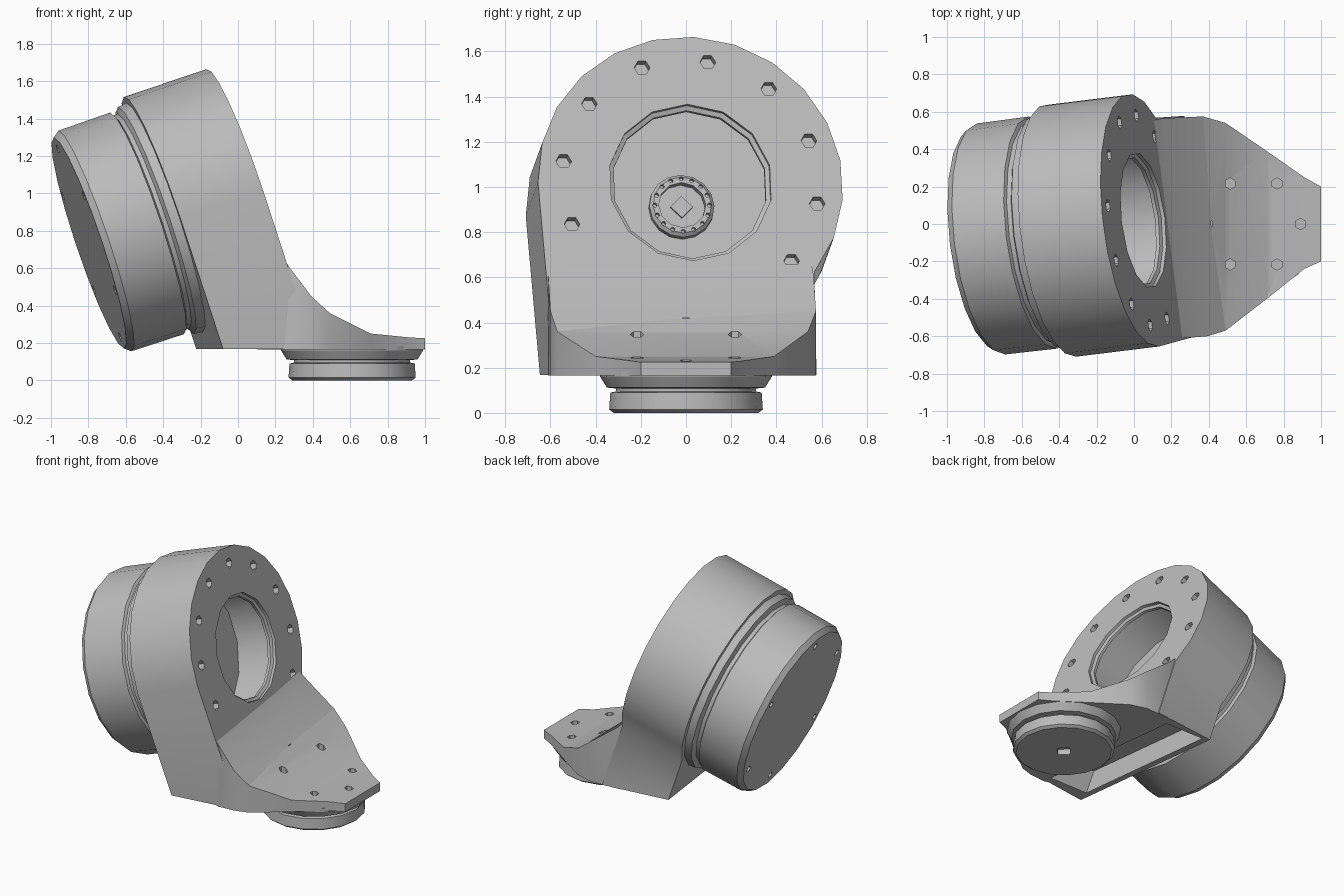
import bpy, bmesh, math
from mathutils import Matrix, Vector

cube = bpy.data.objects.get("Cube")
if cube:
    bpy.data.objects.remove(cube)

grey = bpy.data.materials.new("cast_grey")
grey.use_nodes = True
tone = (0.5, 0.5, 0.5, 1)
grey.diffuse_color = tone
grey.node_tree.nodes["Principled BSDF"].inputs["Base Color"].default_value = tone

# Tilted drive frame: local z runs out of the open face, local x points down
TILT = (Matrix.Translation((0.05, 0.02, 1.02)) @ Matrix.Rotation(math.radians(7), 4, 'Z')
        @ Matrix.Rotation(math.radians(71.5), 4, 'Y'))
FOOT = Matrix.Translation((0.61, 0, 0))
SIDES = 20


def smooth(obj):
    bpy.ops.object.select_all(action='DESELECT')
    obj.select_set(True)
    bpy.context.view_layer.objects.active = obj
    bpy.ops.object.shade_smooth_by_angle(angle=math.radians(30))


def finish(name, bm):
    bmesh.ops.recalc_face_normals(bm, faces=bm.faces)
    mesh = bpy.data.meshes.new(name)
    bm.to_mesh(mesh)
    bm.free()
    mesh.materials.append(grey)
    obj = bpy.data.objects.new(name, mesh)
    bpy.context.collection.objects.link(obj)
    smooth(obj)
    return obj


def loft(bm, rings):
    """Skin a list of equal-length point rings and cap both ends."""
    rows = [[bm.verts.new(p) for p in ring] for ring in rings]
    for a, b in zip(rows, rows[1:]):
        for i in range(len(a)):
            j = (i + 1) % len(a)
            bm.faces.new((a[i], a[j], b[j], b[i]))
    bm.faces.new(rows[0])
    bm.faces.new(rows[-1])


def turned(name, profile, frame, sides=SIDES):
    """Solid of revolution from (radius, height) pairs."""
    bm = bmesh.new()
    angles = [math.tau * i / sides for i in range(sides)]
    loft(bm, [[frame @ Vector((r * math.cos(t), r * math.sin(t), h)) for t in angles]
              for r, h in profile])
    return finish(name, bm)


def cut(target, cutters):
    for cutter in cutters:
        mod = target.modifiers.new("cut", 'BOOLEAN')
        mod.operation = 'DIFFERENCE'
        mod.solver = 'EXACT'
        mod.object = cutter
        bpy.context.view_layer.objects.active = target
        bpy.ops.object.modifier_apply(modifier=mod.name)
        bpy.data.objects.remove(cutter)
    smooth(target)


def pits(frame, count, radius, size, depth, start=0):
    """One cutter holding a circle of hexagonal screw recesses."""
    bm = bmesh.new()
    for i in range(count):
        t = start + math.tau * i / count
        place = Matrix.Translation((radius * math.cos(t), radius * math.sin(t), 0))
        bmesh.ops.create_cone(bm, cap_ends=True, segments=6, radius1=size, radius2=size,
                              depth=depth * 2, matrix=frame @ place)
    return finish("screw_cutter", bm)


def pocket():
    """Cutter for the hollow underside, leaning with the housing."""
    bm = bmesh.new()
    loft(bm, [[(x - 0.12 * y, y, z) for x, y in ((x0, -0.55), (x1, -0.55), (x1, 0.5), (x0, 0.5))]
              for x0, x1, z in [(-0.09, 0.22, 0.1), (-0.18, 0.13, 0.36)]])
    return finish("pocket_cutter", bm)


# Housing: round top running into straight legs, trimmed level at the bottom
outline = []
for i in range(15):
    t = math.radians(38 - i * 218 / 14)
    outline.append((0.68 * math.sin(t), 0.68 * math.cos(t)))
outline += [(1.3, -0.62), (1.3, 0.52)]
bm = bmesh.new()
loft(bm, [[TILT @ Vector((x, y, h)) for x, y in outline] for h in (-0.47, 0)])
cutting = bmesh.ops.bisect_plane(bm, geom=bm.verts[:] + bm.edges[:] + bm.faces[:],
                                 plane_co=(0, 0, 0.167), plane_no=(0, 0, -1), clear_outer=True)
rim = [e for e in cutting["geom_cut"] if isinstance(e, bmesh.types.BMEdge)]
bmesh.ops.holes_fill(bm, edges=rim)
housing = finish("housing", bm)
bore = [(0.47, -0.36), (0.47, -0.07), (0.345, -0.05), (0.345, -0.03), (0.365, -0.02), (0.365, 0.1)]
cut(housing, [turned("bore_cutter", bore, TILT, 14),
              pits(TILT, 12, 0.57, 0.035, 0.045, math.radians(20)), pocket()])

# Collar, groove and motor drum behind the housing
drum = turned("motor_drum", [(0.595, -0.9), (0.622, -0.865), (0.625, -0.57), (0.605, -0.56),
                             (0.605, -0.535), (0.64, -0.52), (0.65, -0.44)], TILT)
cut(drum, [pits(TILT @ Matrix.Translation((0, 0, -0.9)), 6, 0.53, 0.025, 0.03)])

# Toothed shaft ring on the floor of the bore
ring = turned("shaft_ring", [(0.145, -0.38), (0.145, -0.33), (0.13, -0.315)], TILT, 16)
cut(ring, [turned("ring_cutter", [(0.105, -0.352), (0.105, -0.2)], TILT, 12),
           pits(TILT @ Matrix.Translation((0, 0, -0.315)), 16, 0.122, 0.01, 0.02)])
turned("shaft_key", [(0.05, -0.37), (0.05, -0.34)], TILT, 4)

# Curved foot: stations of x, top height, right edge, left edge, skew towards the housing
stations = [(0.17, 0.66, -0.6, 0.555, 0.12), (0.21, 0.61, -0.61, 0.565, 0.1),
            (0.38, 0.45, -0.6, 0.575, 0.02), (0.49, 0.36, -0.57, 0.54, 0),
            (0.71, 0.25, -0.4, 0.39, 0), (0.91, 0.23, -0.24, 0.25, 0),
            (1.0, 0.225, -0.2, 0.2, 0)]
bm = bmesh.new()
loft(bm, [[(x - skew * y, y, z) for y, z in ((lo, 0.165), (hi, 0.165), (hi, top), (lo, top))]
          for x, top, lo, hi, skew in stations])
foot = finish("foot", bm)
cut(foot, [pits(Matrix.Translation((0.64, 0, 0.31)), 6, 0.25, 0.03, 0.11), pocket()])

# Round mounting flange under the foot
flange = turned("mount_flange", [(0.32, 0), (0.34, 0.015), (0.335, 0.09), (0.31, 0.095), (0.31, 0.108),
                                 (0.35, 0.112), (0.38, 0.16), (0.38, 0.185)], FOOT, 16)
cut(flange, [turned("socket_cutter", [(0.06, -0.1), (0.06, 0.04)], FOOT, 4)])
